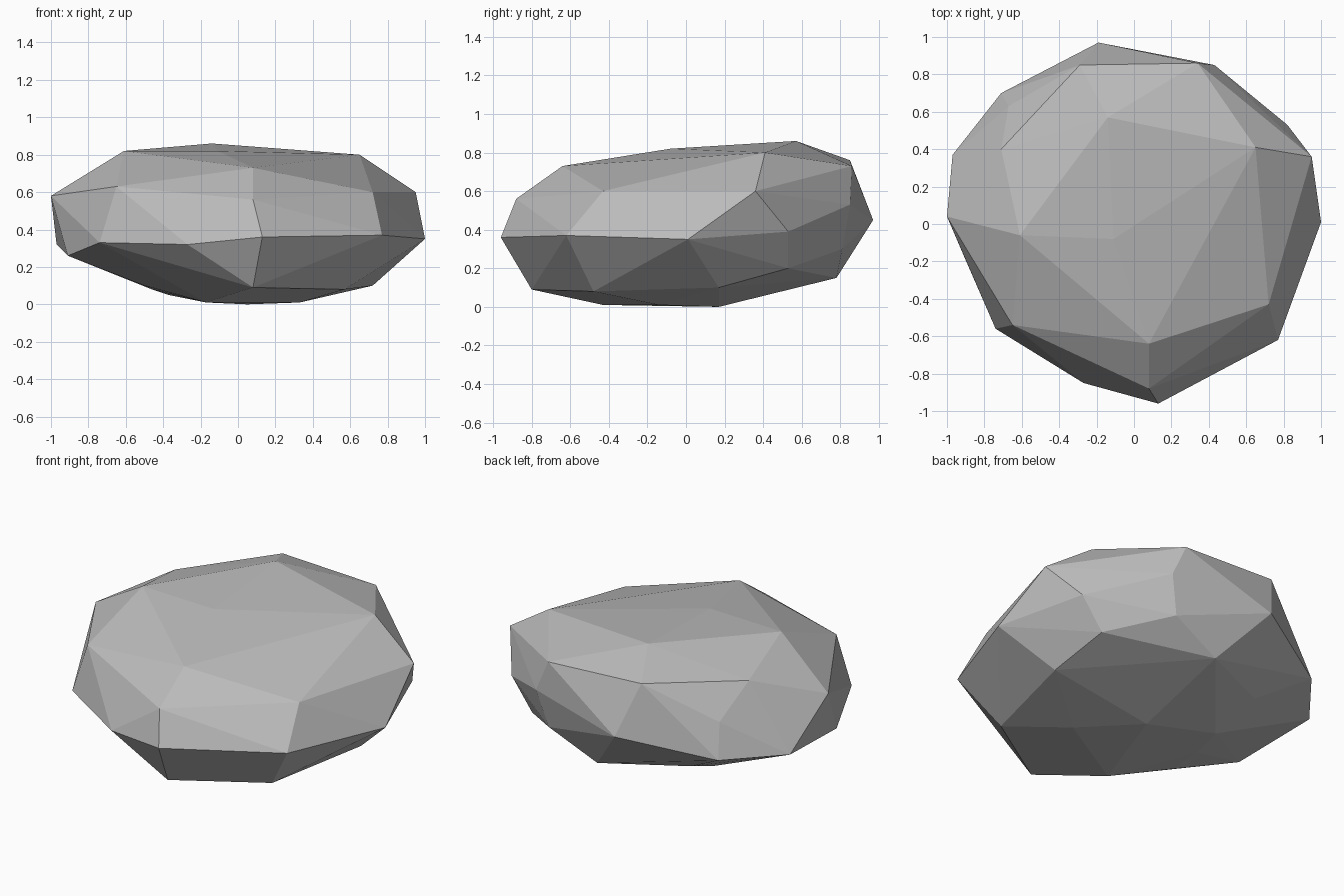
import bpy
import bmesh

default_cube = bpy.data.objects.get("Cube")
if default_cube is not None:
    bpy.data.objects.remove(default_cube, do_unlink=True)


def flat_material(name, colour):
    """Create one plain colour that shows in viewport and render."""
    material = bpy.data.materials.new(name)
    material.use_nodes = True
    material.diffuse_color = colour
    shader = next(node for node in material.node_tree.nodes
                  if node.type == "BSDF_PRINCIPLED")
    shader.inputs["Base Color"].default_value = colour
    return material


def faceted_stone(name, corner_groups, material):
    """Wrap groups of chiselled corners in one flat-faced closed skin."""
    mesh = bpy.data.meshes.new(name)
    stone = bpy.data.objects.new(name, mesh)
    bpy.context.collection.objects.link(stone)

    shell = bmesh.new()
    for group in corner_groups:
        for corner in group:
            shell.verts.new(corner)
    hull = bmesh.ops.convex_hull(shell, input=shell.verts)
    buried = [item for item in hull["geom_interior"]
              if isinstance(item, bmesh.types.BMVert)]
    bmesh.ops.delete(shell, geom=buried, context="VERTS")
    bmesh.ops.recalc_face_normals(shell, faces=shell.faces)
    for face in shell.faces:
        face.smooth = False
    shell.to_mesh(mesh)
    shell.free()

    mesh.materials.append(material)
    return stone


# Nearly level top
crown = [
    (-.14, .57, .86), (-.11, -.08, .82), (-.61, -.06, .82),
    (.65, .41, .8), (.08, -.64, .73),
]

# Upper shoulder, counterclockwise from the front
shoulder = [
    (.08, -.88, .56), (.72, -.43, .6), (.95, .36, .6),
    (.34, .86, .73), (-.29, .85, .76), (-.71, .4, .72),
    (-.67, .63, .54), (-1, .04, .58), (-.65, -.54, .63),
]

# Widest belt, counterclockwise from the front
belt = [
    (.13, -.96, .36), (.77, -.62, .37), (1, .01, .35),
    (.82, .53, .39), (.43, .85, .53), (-.19, .97, .45),
    (-.71, .7, .34), (-.97, .37, .32), (-.91, -.17, .26),
    (-.74, -.56, .33), (-.27, -.85, .32),
]

# Undercut below the belt
undercut = [
    (.08, -.8, .09), (.57, -.48, .08), (.72, .17, .1),
    (.68, .53, .2), (.37, .81, .3), (.06, .78, .15),
    (-.42, .55, .17), (-.5, -.25, .1),
]

# Small resting base
base = [
    (-.17, -.43, .01), (.33, -.14, .01), (.05, .17, 0),
    (-.37, .27, .05), (-.46, 0, .08),
]

stone_grey = flat_material("stone_grey", (.5, .5, .5, 1))
faceted_stone("boulder", [crown, shoulder, belt, undercut, base], stone_grey)
